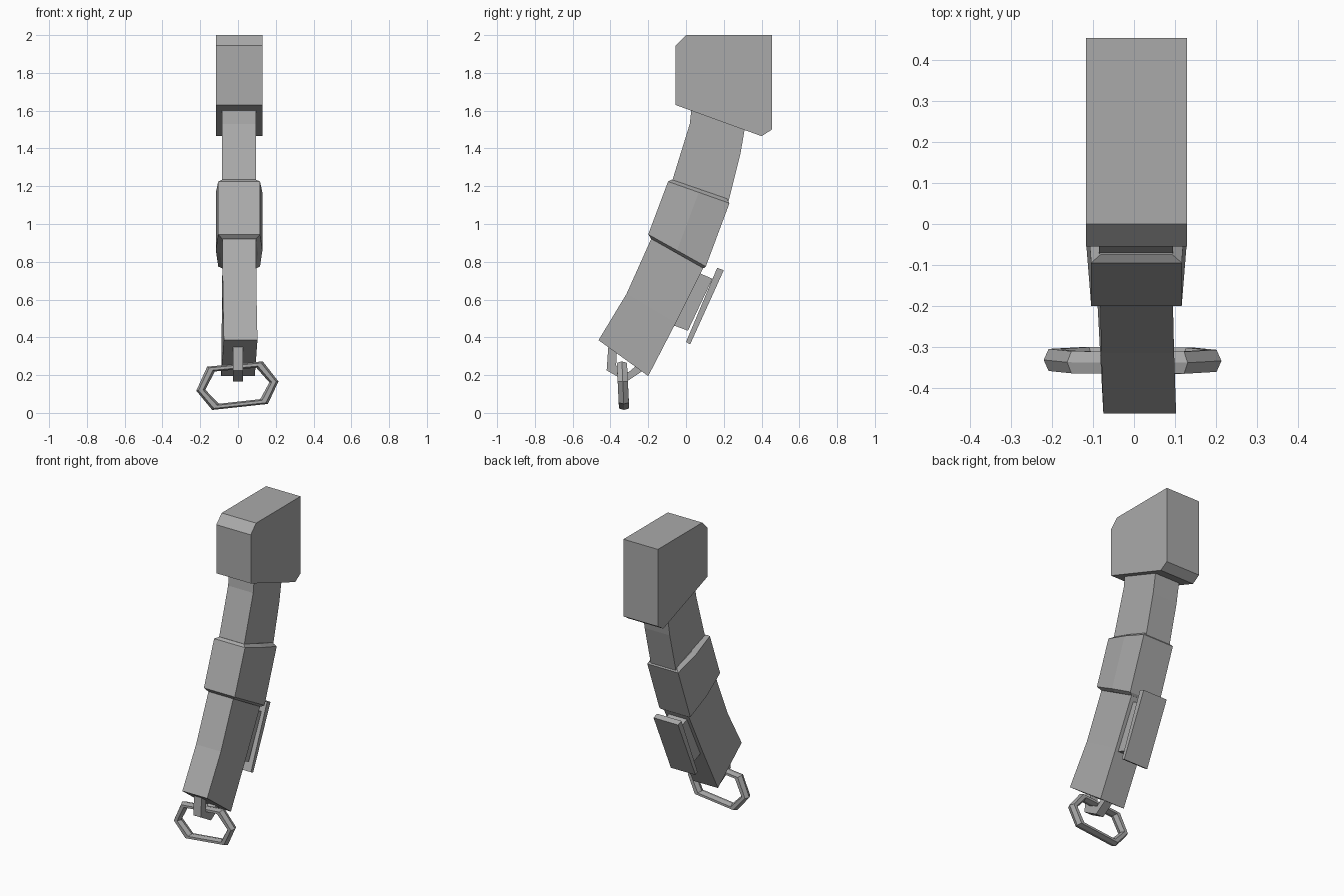
import bpy, bmesh
from mathutils import Vector

cube = bpy.data.objects.get("Cube")
if cube:
    bpy.data.objects.remove(cube, do_unlink=True)

grey = bpy.data.materials.new("plain grey")
grey.use_nodes = True
colour = (0.4, 0.4, 0.4, 1)
grey.diffuse_color = colour
grey.node_tree.nodes["Principled BSDF"].inputs["Base Color"].default_value = colour


def loft(name, rings, closed=False):
    """Bridge equal point rings; cap the ends or join them in a loop."""
    bm = bmesh.new()
    loops = [[bm.verts.new(p) for p in ring] for ring in rings]
    pairs = list(zip(loops, loops[1:]))
    if closed:
        pairs.append((loops[-1], loops[0]))
    else:
        bm.faces.new(loops[0])
        bm.faces.new(loops[-1])
    for a, b in pairs:
        for i in range(len(a)):
            j = (i + 1) % len(a)
            bm.faces.new((a[i], a[j], b[j], b[i]))
    bmesh.ops.recalc_face_normals(bm, faces=bm.faces)
    mesh = bpy.data.meshes.new(name)
    bm.to_mesh(mesh)
    bm.free()
    mesh.materials.append(grey)
    obj = bpy.data.objects.new(name, mesh)
    bpy.context.collection.objects.link(obj)
    return obj


def slab(name, profile, x0, x1):
    """Side profile in (y, z), extruded across x."""
    return loft(name, [[(x, y, z) for y, z in profile] for x in (x0, x1)])


# Large chamfered block at the top
slab("head_block", [(-0.055, 1.63), (-0.055, 1.945), (0, 2), (0.455, 2),
                    (0.455, 1.5), (0.4, 1.465)], -0.117, 0.13)

# Narrow upper strap
slab("upper_strap", [(0.03, 1.62), (0.02, 1.53), (-0.085, 1.19), (0.215, 1.08),
                     (0.288, 1.37), (0.312, 1.51)], -0.085, 0.095)

# Collar: front edge, back edge and half width for each level
levels = [((-0.075, 1.235), (0.215, 1.135), 0.098),
          ((-0.095, 1.225), (0.23, 1.11), 0.123),
          ((-0.2, 0.945), (0.105, 0.775), 0.123),
          ((-0.185, 0.922), (0.093, 0.765), 0.1)]
collar = []
for front, back, w in levels:
    f, b = Vector((0.006, *front)), Vector((0.006, *back))
    m = (f + b) / 2
    collar.append([p + Vector((s * w, 0, 0)) for p, s in
                   ((f, -0.9), (f, 0.9), (m, 1), (b, 0.9), (b, -0.9), (m, -1))])
loft("collar", collar)

# Lower strap, leaning slightly sideways toward the bottom
lower = []
for front, back, xf, xb in [((-0.165, 0.96), (0.105, 0.8), 0.006, 0.006),
                            ((-0.185, 0.92), (0.09, 0.765), 0.006, 0.006),
                            ((-0.315, 0.63), (-0.055, 0.475), 0.009, 0.003),
                            ((-0.463, 0.385), (-0.2, 0.195), 0.014, 0)]:
    lower.append([(xf - 0.089, *front), (xf + 0.089, *front),
                  (xb + 0.089, *back), (xb - 0.089, *back)])
loft("lower_strap", lower)

# Rear clip: spacer and outer plate
slab("clip_spacer", [(-0.07, 0.465), (0.01, 0.435), (0.14, 0.71), (0.06, 0.745)],
     -0.06, 0.07)
slab("clip_plate", [(0, 0.375), (0.022, 0.363), (0.2, 0.755), (0.165, 0.768)],
     -0.083, 0.093)

# Hook holding the ring
slab("ring_hook", [(-0.41, 0.37), (-0.42, 0.225), (-0.315, 0.165), (-0.225, 0.225),
                   (-0.25, 0.26), (-0.305, 0.215), (-0.37, 0.25), (-0.365, 0.34)],
     -0.027, 0.027)

# Six-cornered hanging ring with a hexagonal section
corners = [(-0.197, 0.12), (-0.143, 0.232), (0.114, 0.256),
           (0.19, 0.164), (0.138, 0.06), (-0.119, 0.032)]
centre = Vector((0, -0.333, 0.144))
section = [(1, 0), (0.5, 0.027), (-0.5, 0.027), (-1, 0), (-0.5, -0.027), (0.5, -0.027)]
ring = []
for x, z in corners:
    y = -0.328 - 0.05 * (z - 0.03)
    p = Vector((x, y, z))
    out = (p - centre) * Vector((1, 0, 1)).length / 1.414
    out.y = 0
    out = out.normalized() * 0.024
    ring.append([p + out * r + Vector((0, d, 0)) for r, d in section])
loft("hanging_ring", ring, closed=True)
